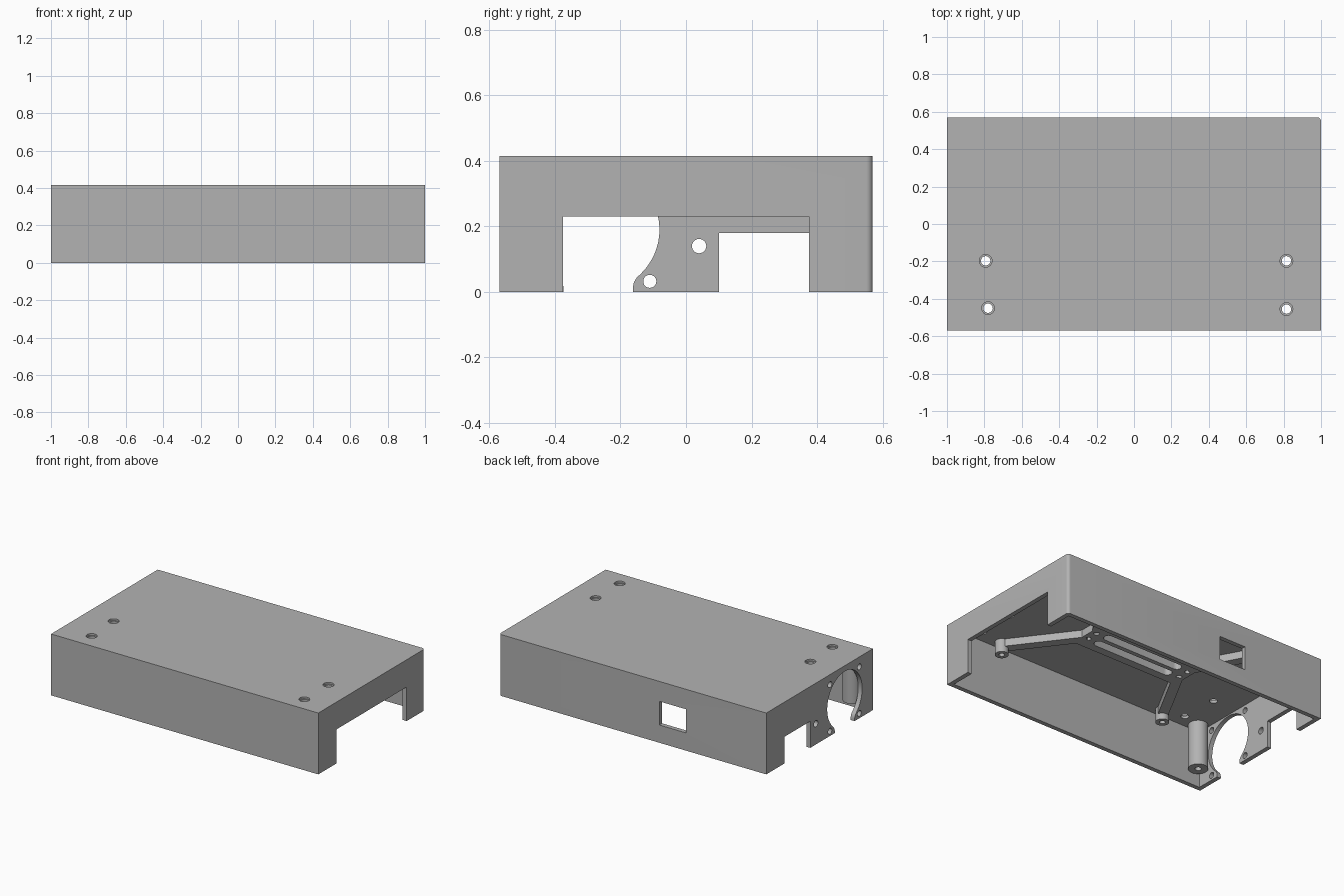
import bpy, bmesh, math
from mathutils import Vector

old = bpy.data.objects.get("Cube")
if old:
    bpy.data.objects.remove(old, do_unlink=True)

grey = bpy.data.materials.new("matte_grey")
grey.use_nodes = True
GREY = (0.45, 0.45, 0.45, 1)
grey.diffuse_color = GREY
grey.node_tree.nodes["Principled BSDF"].inputs["Base Color"].default_value = GREY

X, Y, H, WALL = 1.0, 0.57, 0.415, 0.03
CEIL = H - WALL


def prism(name, outline, axis, low, high):
    """Extrude a 2D outline along x (y,z points), y (x,z points) or z (x,y points)."""
    place = {"x": lambda a, b, t: (t, a, b),
             "y": lambda a, b, t: (a, t, b),
             "z": lambda a, b, t: (a, b, t)}[axis]
    bm = bmesh.new()
    face = bm.faces.new([bm.verts.new(place(a, b, low)) for a, b in outline])
    ext = bmesh.ops.extrude_face_region(bm, geom=[face])
    verts = [v for v in ext["geom"] if isinstance(v, bmesh.types.BMVert)]
    bmesh.ops.translate(bm, verts=verts, vec=Vector(place(0, 0, high - low)))
    bmesh.ops.recalc_face_normals(bm, faces=bm.faces)
    mesh = bpy.data.meshes.new(name)
    bm.to_mesh(mesh)
    bm.free()
    mesh.materials.append(grey)
    obj = bpy.data.objects.new(name, mesh)
    bpy.context.collection.objects.link(obj)
    return obj


def rect(a0, a1, b0, b1):
    return [(a0, b0), (a1, b0), (a1, b1), (a0, b1)]


def circle(a, b, r, n=32):
    return [(a + r * math.cos(math.tau * i / n), b + r * math.sin(math.tau * i / n))
            for i in range(n)]


def stadium(a0, a1, b, r, n=10):
    arc = [math.pi * i / n - math.pi / 2 for i in range(n + 1)]
    return ([(a1 + r * math.cos(t), b + r * math.sin(t)) for t in arc] +
            [(a0 - r * math.cos(t), b - r * math.sin(t)) for t in arc])


def boolean(target, tool, operation="DIFFERENCE"):
    mod = target.modifiers.new("boolean", "BOOLEAN")
    mod.operation, mod.solver, mod.object = operation, "EXACT", tool
    bpy.context.view_layer.objects.active = target
    bpy.ops.object.modifier_apply(modifier=mod.name)
    bpy.data.objects.remove(tool, do_unlink=True)


def cut(target, outline, axis, low, high):
    boolean(target, prism("cutter", outline, axis, low, high))


def smooth(obj):
    bpy.ops.object.select_all(action="DESELECT")
    obj.select_set(True)
    bpy.context.view_layer.objects.active = obj
    bpy.ops.object.shade_smooth_by_angle(angle=math.radians(30))


# Shell: hollow box, open underneath, one vertical corner rounded
r = 0.02
corner = [(X - r + r * math.cos(t * math.pi / 12), Y - r + r * math.sin(t * math.pi / 12))
          for t in range(7)]
shell = prism("shell", [(-X, -Y), (X, -Y)] + corner + [(-X, Y)], "z", 0, H)
cut(shell, rect(WALL - X, X - WALL, WALL - Y, Y - WALL), "z", -0.1, CEIL)

# Wide opening in the left wall, smaller connector opening in the right wall
cut(shell, rect(-0.375, 0.375, -0.1, 0.23), "x", X - 0.1, X + 0.1)
cut(shell, rect(0.1, 0.375, -0.1, 0.18), "x", -X - 0.1, -X + 0.05)

# Window in the back wall
cut(shell, rect(-0.4, -0.2, 0.12, 0.28), "y", Y - 0.1, Y + 0.1)

# Fan opening: round, running out through the bottom edge between two lugs
fan_y, fan_z, fan_r, pitch = -0.268, 0.19, 0.187, 0.1575
half = [(0.106, -0.1), (0.106, 0.015), (0.109, 0.03), (0.117, 0.043)]
for i in range(21):
    t = math.radians(-45 + 135 * i / 20)
    half.append((fan_r * math.cos(t), fan_z + fan_r * math.sin(t)))
fan = [(fan_y + a, b) for a, b in half] + [(fan_y - a, b) for a, b in half[-2::-1]]
cut(shell, fan, "x", -X - 0.1, -X + 0.05)

# Fan screw holes and cable hole
for sy in (-1, 1):
    for sz in (-1, 1):
        cut(shell, circle(fan_y + sy * pitch, fan_z + sz * pitch, 0.02, 24),
            "x", -X - 0.1, -X + 0.05)
cut(shell, circle(0.04, 0.14, 0.022, 24), "x", -X - 0.1, -X + 0.05)

# Countersunk screw holes in the top
for x, y in ((-0.793, -0.197), (-0.78, -0.45), (0.815, -0.197), (0.815, -0.455)):
    cut(shell, circle(x, y, 0.034), "z", H - 0.012, H + 0.1)
    cut(shell, circle(x, y, 0.025), "z", CEIL - 0.1, H + 0.1)
smooth(shell)

# Corner screw post with a blind hole
post = prism("corner_post", circle(-0.91, -0.48, 0.061), "z", 0.08, CEIL + 0.01)
cut(post, circle(-0.91, -0.48, 0.02), "z", 0, 0.2)
smooth(post)

# Mounting frame under the ceiling: slotted centre plate
mid, under = -0.03, CEIL - 0.05
plate = prism("mount_plate", rect(mid - 0.4, mid + 0.4, -0.13, 0.13), "z", under, CEIL + 0.01)
for side in (-1, 1):
    cut(plate, stadium(mid - 0.27, mid + 0.27, side * 0.045, 0.03), "z", 0.2, CEIL)
    for end in (-1, 1):
        cut(plate, circle(mid + end * 0.36, side * 0.04, 0.018, 20), "z", 0.2, CEIL)
smooth(plate)

# Four diagonal arms, each ending in a drilled standoff
for sx in (-1, 1):
    for sy in (-1, 1):
        foot = Vector((0.015 + sx * 0.635, sy * 0.472))
        root = Vector((mid + sx * 0.36, sy * 0.05))
        side = (foot - root).normalized().orthogonal() * 0.032
        label = ("left" if sx > 0 else "right") + ("_back" if sy > 0 else "_front")
        prism("mount_arm_" + label,
              [tuple(p) for p in (root + side, foot + side, foot - side, root - side)],
              "z", under, CEIL + 0.01)
        standoff = prism("standoff_" + label, circle(foot.x, foot.y, 0.042, 24),
                         "z", 0.295, CEIL + 0.01)
        cut(standoff, circle(foot.x, foot.y, 0.018, 20), "z", 0.2, CEIL - 0.02)
        smooth(standoff)
